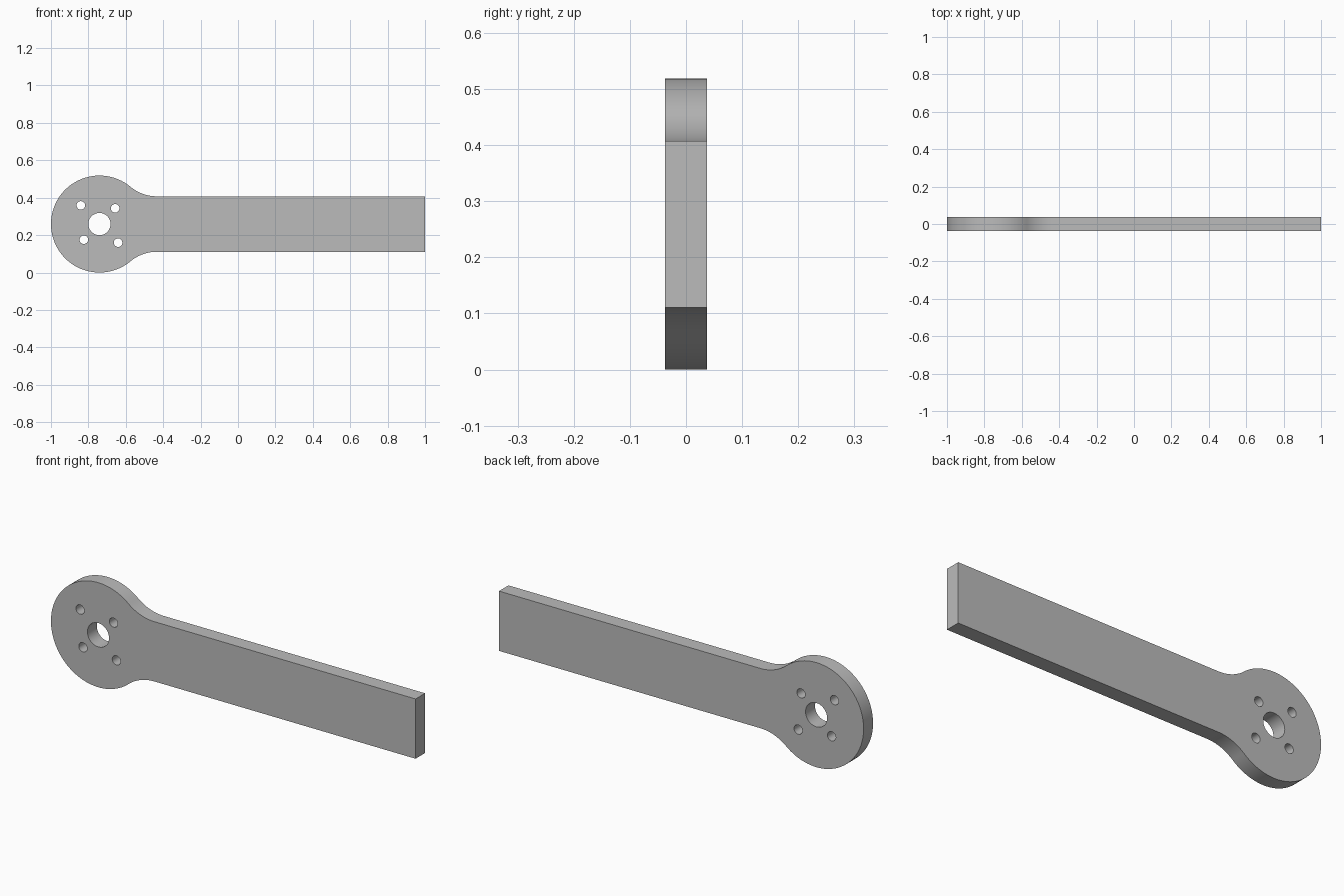
import bpy, bmesh
from math import sin, cos, pi, radians, atan2, sqrt

cube = bpy.data.objects.get("Cube")
if cube:
    bpy.data.objects.remove(cube)

# Main dimensions
UNIT = 2 / 135
DISC_R = 17.5 * UNIT
HALF_BAR = 10 * UNIT
FILLET_R = 15 * UNIT
THICKNESS = 5 * UNIT
CX, CZ = -1 + DISC_R, DISC_R


def arc(cx, cz, r, start, end, steps):
    """Points along an arc, both ends included."""
    angles = [start + (end - start) * i / steps for i in range(steps + 1)]
    return [(cx + r * cos(a), cz + r * sin(a)) for a in angles]


def add_loop(curve, points):
    spline = curve.splines.new("POLY")
    spline.points.add(len(points) - 1)
    for p, (x, z) in zip(spline.points, points):
        p.co = (x, z, 0, 1)
    spline.use_cyclic_u = True


def add_hole(curve, cx, cz, r, steps):
    add_loop(curve, arc(cx, cz, r, 0, 2 * pi, steps)[:-1])


# Outline: upper fillet, disc, then the mirrored lower fillet and the bar end
rise = HALF_BAR + FILLET_R
run = sqrt((DISC_R + FILLET_R) ** 2 - rise ** 2)
touch = atan2(rise, run)
upper = arc(CX + run, CZ + rise, FILLET_R, -pi / 2, touch - pi, 16)
lower = [(x, 2 * CZ - z) for x, z in reversed(upper)]
disc = arc(CX, CZ, DISC_R, touch, 2 * pi - touch, 80)
outline = [(1, CZ + HALF_BAR)] + upper + disc[1:-1] + lower + [(1, CZ - HALF_BAR)]

curve = bpy.data.curves.new("arm_profile", "CURVE")
curve.dimensions = "2D"
curve.fill_mode = "BOTH"
curve.extrude = THICKNESS / 2
add_loop(curve, outline)

# Shaft hole and the four screw holes on two bolt circles
add_hole(curve, CX, CZ, 4 * UNIT, 48)
for i in range(4):
    a = radians(45 + 90 * i)
    reach = (8 if i % 2 == 0 else 9.5) * UNIT
    add_hole(curve, CX + reach * cos(a), CZ + reach * sin(a), 1.55 * UNIT, 24)

arm = bpy.data.objects.new("lever_arm", curve)
bpy.context.collection.objects.link(arm)
arm.rotation_euler.x = pi / 2
bpy.ops.object.select_all(action="DESELECT")
arm.select_set(True)
bpy.context.view_layer.objects.active = arm
bpy.ops.object.convert(target="MESH")
arm = bpy.context.view_layer.objects.active
bpy.ops.object.transform_apply(location=False, rotation=True, scale=False)

# Join the caps to the walls
bm = bmesh.new()
bm.from_mesh(arm.data)
bmesh.ops.remove_doubles(bm, verts=bm.verts, dist=1e-5)
bmesh.ops.recalc_face_normals(bm, faces=bm.faces)
bm.to_mesh(arm.data)
bm.free()
bpy.ops.object.shade_smooth_by_angle(angle=radians(30))

# Plain grey finish
grey = bpy.data.materials.new("light_grey")
grey.use_nodes = True
colour = (0.5, 0.5, 0.5, 1)
grey.diffuse_color = colour
grey.node_tree.nodes["Principled BSDF"].inputs["Base Color"].default_value = colour
arm.data.materials.clear()
arm.data.materials.append(grey)
